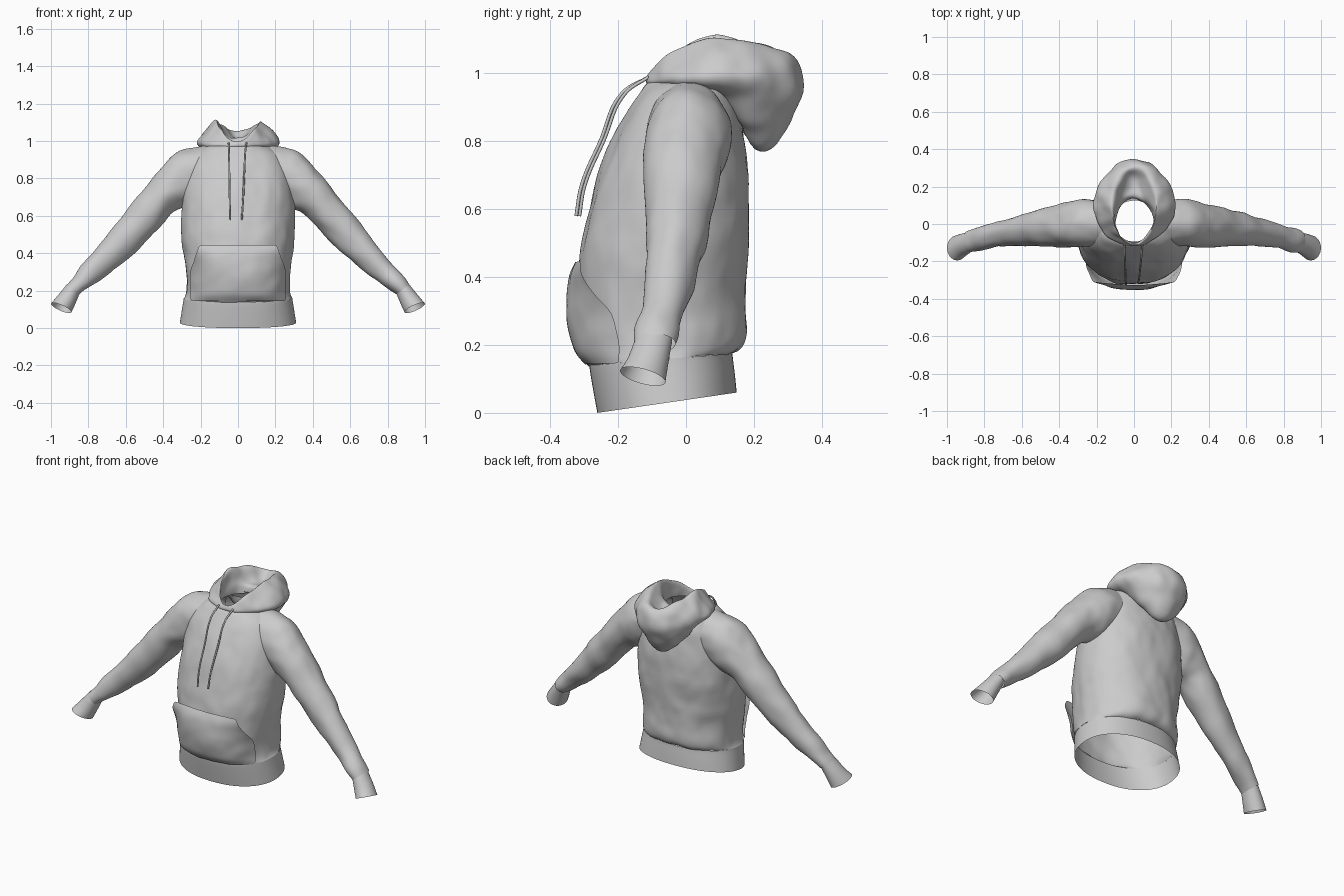
import bpy, bmesh, math

if "Cube" in bpy.data.objects:
    bpy.data.objects.remove(bpy.data.objects["Cube"])

N = 2.2          # superellipse exponent of the torso


def spow(v, p):
    return math.copysign(abs(v) ** p, v)


cloth = bpy.data.textures.new("cloth_folds", 'CLOUDS')
cloth.noise_scale = 0.13
cloth.noise_depth = 1


def loft(name, rings, folds=0.0, mirror=False, levels=2, closed=True):
    """Skin a list of point rings into a smooth open shell."""
    bm = bmesh.new()
    vs = [[bm.verts.new(p) for p in r] for r in rings]
    n = len(rings[0])
    for a, b in zip(vs, vs[1:]):
        for i in range(n if closed else n - 1):
            j = (i + 1) % n
            bm.faces.new((a[i], a[j], b[j], b[i]))
    bmesh.ops.recalc_face_normals(bm, faces=bm.faces)
    for f in bm.faces:
        f.smooth = True
    me = bpy.data.meshes.new(name)
    bm.to_mesh(me)
    bm.free()
    ob = bpy.data.objects.new(name, me)
    bpy.context.collection.objects.link(ob)
    if mirror:
        ob.modifiers.new("mirror", 'MIRROR')
    sub = ob.modifiers.new("smooth", 'SUBSURF')
    sub.levels = sub.render_levels = levels
    if folds:
        d = ob.modifiers.new("folds", 'DISPLACE')
        d.texture = cloth
        d.texture_coords = 'GLOBAL'
        d.strength = folds
        d.mid_level = 0.5
    return ob


def body_ring(zf, zb, w, yf, yb, seg=40):
    c, d = (yf + yb) / 2, (yb - yf) / 2
    pts = []
    for i in range(seg):
        t = 2 * math.pi * i / seg
        s = spow(math.sin(t), 2 / N)
        pts.append((w * spow(math.cos(t), 2 / N), c + d * s,
                    (zf + zb) / 2 + (zb - zf) / 2 * s))
    return pts


# Torso: front z, back z, half width, front y, back y
body = [(.14, .175, .292, -.285, .138), (.155, .185, .285, -.302, .163),
        (.20, .22, .277, -.312, .186), (.30, .30, .278, -.325, .176),
        (.40, .40, .293, -.325, .177), (.48, .48, .306, -.315, .183),
        (.60, .60, .303, -.292, .192), (.70, .70, .300, -.262, .188),
        (.80, .80, .290, -.222, .174), (.88, .88, .265, -.177, .158),
        (.94, .94, .225, -.138, .143), (.975, .98, .17, -.115, .13),
        (.98, .985, .11, -.10, .125)]
loft("torso", [body_ring(*r) for r in body], folds=.018)

# Ribbed hem band
loft("hem_band", [body_ring(*r) for r in [
    (0, .06, .312, -.262, .15), (.07, .115, .302, -.275, .145),
    (.13, .165, .293, -.285, .138), (.14, .175, .292, -.285, .138)]])


def arm_ring(tx, tz, bx, bz, yf, yb, tilt=0.0, seg=24):
    c, d = (yf + yb) / 2, (yb - yf) / 2
    pts = []
    for i in range(seg):
        t = 2 * math.pi * i / seg
        k, s = math.cos(t), math.sin(t)
        pts.append(((tx + bx) / 2 + (tx - bx) / 2 * k, c + d * s,
                    (tz + bz) / 2 + (tz - bz) / 2 * k - tilt * d * s))
    return pts


# Raglan sleeves: top x,z / bottom x,z / front y, back y
arm = [(.12, .985, .26, .66, -.11, .125), (.25, .970, .28, .645, -.124, .138),
       (.335, .943, .30, .635, -.125, .132), (.40, .872, .34, .62, -.128, .115),
       (.465, .79, .39, .58, -.127, .098), (.57, .66, .475, .475, -.12, .078),
       (.68, .52, .60, .36, -.117, .042), (.79, .385, .72, .268, -.122, 0),
       (.888, .268, .812, .21, -.151, -.025), (.918, .232, .848, .18, -.151, -.036)]
loft("sleeve", [arm_ring(*r) for r in arm], folds=.02, mirror=True)

# Cuffs
loft("cuff", [arm_ring(*r) for r in [
    (.912, .238, .845, .187, -.15, -.04), (.922, .226, .852, .172, -.157, -.043),
    (.96, .18, .868, .13, -.172, -.05), (1.0, .13, .89, .085, -.195, -.06, .25)]],
    mirror=True)


def hood_ring(w, yf, yb, zf, zs, zb, p=1.8, seg=40):
    c, d = (yf + yb) / 2, (yb - yf) / 2
    pts = []
    for i in range(seg):
        t = 2 * math.pi * i / seg
        s = math.sin(t)
        z = zs + ((zf - zs) * (-s) ** 1.8 if s < 0 else (zb - zs) * s ** p)
        taper = 1 - .14 * max(0, s) ** 2
        pts.append((w * math.cos(t) * taper, c + d * s, z))
    return pts


# Hood lying down the back: half width, front y, back y, z front / side / back, drop
hood = [(.10, -.10, .135, .965, .975, .97), (.098, -.102, .145, .98, 1.03, 1.02),
        (.10, -.105, .19, .99, 1.08, 1.0), (.112, -.108, .25, .997, 1.115, 1.01),
        (.128, -.112, .29, .998, 1.113, 1.065), (.165, -.117, .325, .99, 1.073, 1.055),
        (.21, -.12, .35, .98, 1.03, 1.0), (.228, -.118, .35, .972, .995, .93),
        (.212, -.112, .305, .965, .97, .83, 1.9), (.18, -.105, .235, .96, .957, .75, 2.1),
        (.15, -.10, .175, .96, .96, .79, 2.1), (.13, -.095, .15, .965, .965, .93)]
loft("hood", [hood_ring(*r) for r in hood], folds=.032)


# Front pouch pocket, following the torso front
def torso_front(x, z):
    for a, b in zip(body, body[1:]):
        if z <= b[0]:
            break
    k = max(0, min(1, (z - a[0]) / (b[0] - a[0])))
    w, yf, yb = (a[i] + (b[i] - a[i]) * k for i in (2, 3, 4))
    q = min(abs(x) / w, .97)
    return (yf + yb) / 2 - (yb - yf) / 2 * (1 - q ** N) ** (1 / N)


def pocket_point(u, v):
    z = .145 + .30 * v
    half = .256 - .05 * max(0, (z - .31) / .135)
    flare = max(0, min(1, (v - .45) / .45))
    off = .008 + .022 * math.sin(math.pi * v) ** .6 + .04 * abs(u) ** 3 * flare
    return (u * half, torso_front(u * half, z) - off, z)


loft("front_pocket", [[pocket_point(i / 10 - 1, j / 12) for i in range(21)]
                      for j in range(13)], folds=.01, levels=1, closed=False)


# Drawstrings
def tube(name, pts, r):
    cu = bpy.data.curves.new(name, 'CURVE')
    cu.dimensions = '3D'
    cu.bevel_depth = r
    cu.bevel_resolution = 2
    cu.use_fill_caps = True
    sp = cu.splines.new('BEZIER')
    sp.bezier_points.add(len(pts) - 1)
    for b, p in zip(sp.bezier_points, pts):
        b.co = p
        b.handle_left_type = b.handle_right_type = 'AUTO'
    ob = bpy.data.objects.new(name, cu)
    bpy.context.collection.objects.link(ob)
    return ob


for name, x0, x1, dy in (("drawstring_left", -.05, -.042, 0),
                         ("drawstring_right", .045, .02, .01)):
    path = [(-.11, .99), (-.19, .94), (-.253, .80), (-.308, .67), (-.324, .58)]
    tube(name, [(x0 + (x1 - x0) * i / 4, y + dy * (i > 0), z)
                for i, (y, z) in enumerate(path)], .005)
